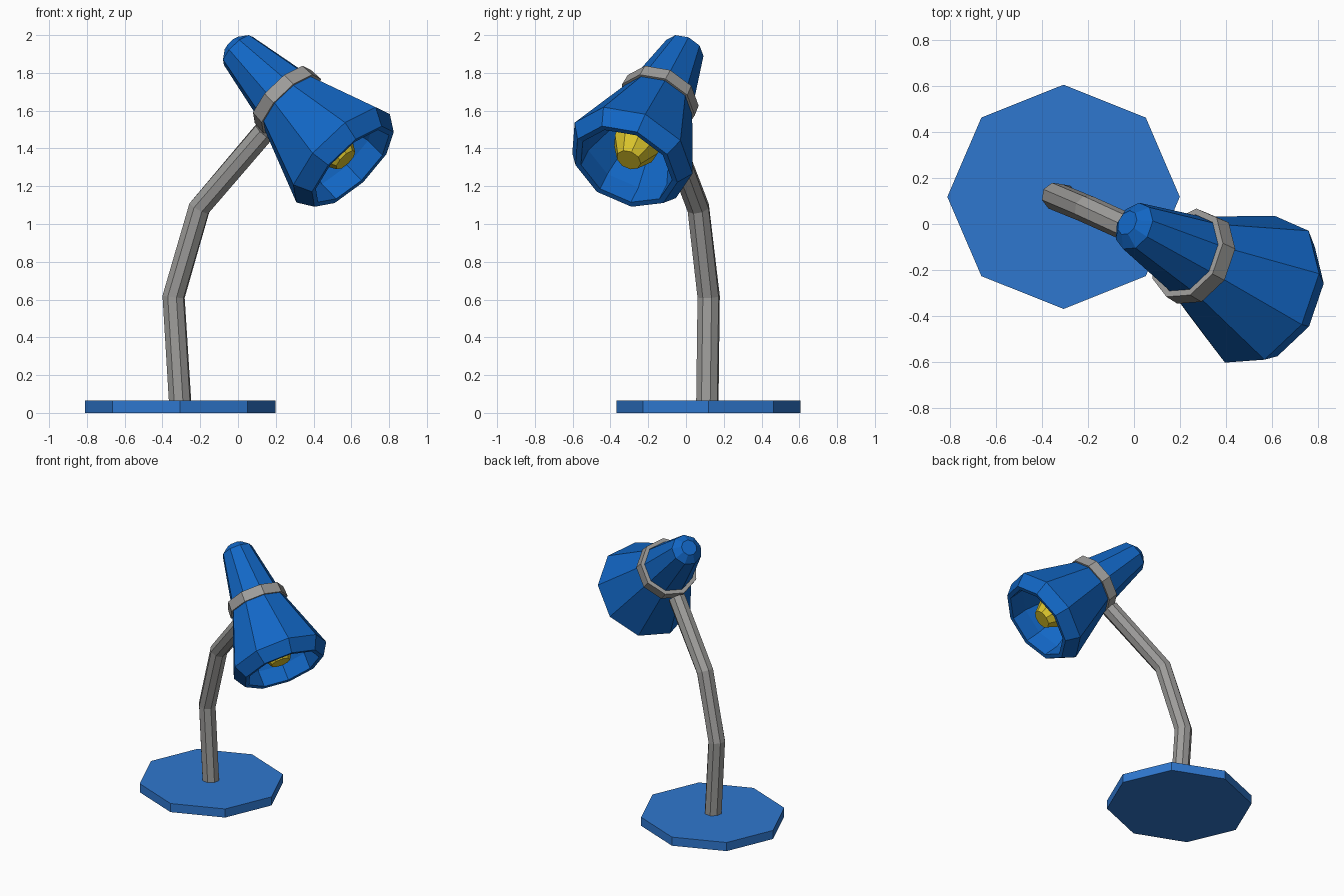
import bpy, bmesh, math
from mathutils import Vector

if "Cube" in bpy.data.objects:
    bpy.data.objects.remove(bpy.data.objects["Cube"])


def material(name, rgb):
    m = bpy.data.materials.new(name)
    m.diffuse_color = (*rgb, 1)
    m.use_nodes = True
    m.node_tree.nodes["Principled BSDF"].inputs["Base Color"].default_value = m.diffuse_color
    return m


BASE_BLUE = material("base blue", (0.028, 0.185, 0.62))
SHADE_BLUE = material("shade blue", (0.006, 0.135, 0.56))
GREY = material("metal grey", (0.34, 0.335, 0.325))
YELLOW = material("bulb yellow", (0.70, 0.55, 0.025))


def loft(name, rings, mat, closed=False):
    """Join rings of equal point count; cap the ends or close the loop."""
    bm = bmesh.new()
    loops = [[bm.verts.new(p) for p in ring] for ring in rings]
    n = len(loops[0])
    pairs = list(zip(loops, loops[1:]))
    if closed:
        pairs.append((loops[-1], loops[0]))
    for a, b in pairs:
        for i in range(n):
            j = (i + 1) % n
            bm.faces.new((a[i], a[j], b[j], b[i]))
    if not closed:
        bm.faces.new(loops[0])
        bm.faces.new(loops[-1])
    bmesh.ops.recalc_face_normals(bm, faces=bm.faces[:])
    mesh = bpy.data.meshes.new(name)
    bm.to_mesh(mesh)
    bm.free()
    mesh.materials.append(mat)
    obj = bpy.data.objects.new(name, mesh)
    bpy.context.collection.objects.link(obj)
    return obj


def ring(center, u, w, rx, ry, n, phase=0.0):
    pts = []
    for i in range(n):
        a = 2 * math.pi * i / n + phase
        pts.append(center + u * (rx * math.cos(a)) + w * (ry * math.sin(a)))
    return pts


X, Y = Vector((1, 0, 0)), Vector((0, 1, 0))

# Octagonal foot plate
loft("base", [ring(Vector((-0.306, 0.118, z)), X, Y, 0.505, 0.487, 8)
              for z in (0, 0.065)], BASE_BLUE)

# Bent arm swept along four points
path = [Vector(p) for p in ((-0.306, 0.113, 0.05), (-0.341, 0.12, 0.615),
                            (-0.205, 0.065, 1.085), (0.14, -0.09, 1.49))]
rings = []
for i, p in enumerate(path):
    t = Vector((0, 0, 0))
    if i > 0:
        t += (p - path[i - 1]).normalized()
    if i < len(path) - 1:
        t += (path[i + 1] - p).normalized()
    t.normalize()
    u = (X - t * X.dot(t)).normalized()
    rings.append(ring(p, u, t.cross(u), 0.061, 0.061, 8, 0.25))
loft("arm", rings, GREY)

# Tilted head frame: origin near the top, axis pointing out of the mouth
ORIGIN = Vector((0.0, -0.01, 1.92))
AXIS = Vector((0.659, -0.339, -0.672)).normalized()
U = Vector((0.065, 0.31, -0.093))
U = (U - AXIS * U.dot(AXIS)).normalized()
W = AXIS.cross(U)


def turned(name, profile, mat, n=9, closed=False):
    """Turn a (distance along axis, radius) profile around the head axis."""
    return loft(name, [ring(ORIGIN + AXIS * t, U, W, r, r, n)
                       for t, r in profile], mat, closed)


# Shade: outer shell, mouth lip and hollow inside
turned("lamp_shade", [(-0.045, 0.056), (0.0, 0.109), (0.387, 0.185),
                      (0.827, 0.346), (0.918, 0.293), (0.915, 0.262),
                      (0.80, 0.262), (0.52, 0.15)], SHADE_BLUE)

# Collar band round the shade
turned("collar", [(0.35, 0.208), (0.425, 0.213), (0.425, 0.185),
                  (0.35, 0.18)], GREY, closed=True)

# Bulb
turned("bulb", [(0.51, 0.09), (0.66, 0.13), (0.76, 0.125), (0.865, 0.068)],
       YELLOW)
